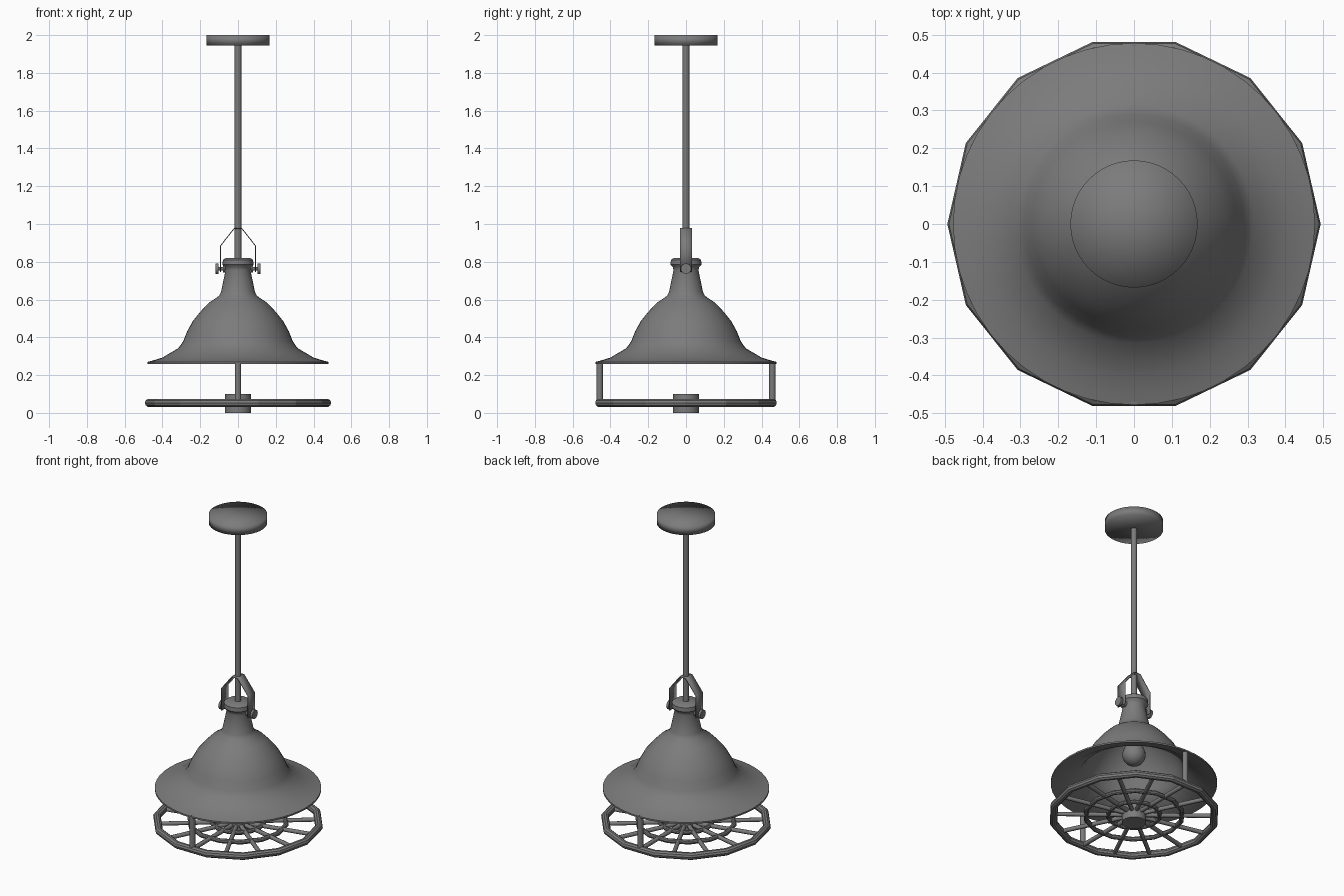
import bpy, bmesh, math
from mathutils import Vector

cube = bpy.data.objects.get("Cube")
if cube:
    bpy.data.objects.remove(cube, do_unlink=True)

metal = bpy.data.materials.new("dark grey metal")
metal.use_nodes = True
GREY = (0.2, 0.2, 0.2, 1)
metal.diffuse_color = GREY
metal.node_tree.nodes["Principled BSDF"].inputs["Base Color"].default_value = GREY

SIDES = 14          # sides of the guard cage
CAGE_Z = 0.053


def finish(obj, name, angle=35):
    obj.name = name
    obj.data.materials.clear()
    obj.data.materials.append(metal)
    bpy.ops.object.select_all(action="DESELECT")
    obj.select_set(True)
    bpy.context.view_layer.objects.active = obj
    bpy.ops.object.shade_smooth_by_angle(angle=math.radians(angle))
    return obj


def rod(name, a, b, radius, sides=16, angle=35):
    a, b = Vector(a), Vector(b)
    bpy.ops.mesh.primitive_cylinder_add(
        vertices=sides, radius=radius, depth=(b - a).length,
        end_fill_type="TRIFAN", location=(a + b) / 2,
        rotation=(b - a).to_track_quat("Z", "Y").to_euler())
    return finish(bpy.context.object, name, angle)


def mesh_object(name, bm):
    bmesh.ops.recalc_face_normals(bm, faces=bm.faces)
    mesh = bpy.data.meshes.new(name)
    bm.to_mesh(mesh)
    bm.free()
    obj = bpy.data.objects.new(name, mesh)
    bpy.context.collection.objects.link(obj)
    return finish(obj, name)


def lathe(name, profile, sides=48):
    bm = bmesh.new()
    verts = [bm.verts.new((r, 0, z)) for r, z in profile]
    edges = [bm.edges.new(pair) for pair in zip(verts, verts[1:])]
    bmesh.ops.spin(bm, geom=verts + edges, axis=(0, 0, 1), cent=(0, 0, 0),
                   angle=math.tau, steps=sides, use_merge=True)
    bmesh.ops.remove_doubles(bm, verts=bm.verts, dist=0.0001)
    return mesh_object(name, bm)


def ring(name, radius, tube):
    bpy.ops.mesh.primitive_torus_add(
        major_segments=SIDES, minor_segments=10, major_radius=radius,
        minor_radius=tube, location=(0, 0, CAGE_Z))
    finish(bpy.context.object, name, 20)


# Ceiling mount and hanging stem
rod("ceiling_canopy", (0, 0, 1.945), (0, 0, 2), 0.168, 48, 180)
rod("stem", (0, 0, 0.8), (0, 0, 1.95), 0.018)

# Bell shade: outer curve from the cap down to the rim, then back up inside
outer = [(0, 0.82), (0.065, 0.82), (0.08, 0.81), (0.082, 0.785), (0.07, 0.772),
         (0.066, 0.755), (0.09, 0.64), (0.1, 0.62), (0.155, 0.582), (0.2, 0.535),
         (0.24, 0.485), (0.27, 0.43), (0.29, 0.38), (0.315, 0.343),
         (0.4, 0.293), (0.455, 0.276), (0.478, 0.27), (0.478, 0.26)]
inner = [(r - 0.008, z - 0.008) for r, z in reversed(outer[5:-2])]
lathe("bell_shade", outer + inner + [(0, 0.74)])

# Bulb with its socket
lathe("bulb", [(0.03, 0.57), (0.034, 0.53), (0.055, 0.495)] +
      [(0.067 * math.cos(t), 0.45 + 0.067 * math.sin(t))
       for t in [math.radians(25 - 11.5 * i) for i in range(11)]], 24)
rod("bulb_socket", (0, 0, 0.56), (0, 0, 0.75), 0.034)

# Strap yoke over the cap
path = [(-0.092, 0.745), (-0.092, 0.885), (-0.02, 0.977),
        (0.02, 0.977), (0.092, 0.885), (0.092, 0.745)]
bm = bmesh.new()
rows = [[bm.verts.new((x, y, z)) for y in (-0.033, 0.033)] for x, z in path]
for p, q in zip(rows, rows[1:]):
    bm.faces.new((p[0], p[1], q[1], q[0]))
yoke = mesh_object("yoke", bm)
solid = yoke.modifiers.new("thickness", "SOLIDIFY")
solid.thickness = 0.005
solid.offset = 0

# Pivot bolts on both sides
for side, sx in (("left", 1), ("right", -1)):
    def at(x):
        return (sx * x, 0, 0.763)
    rod(side + "_bolt_shaft", at(0.05), at(0.11), 0.01, 12)
    rod(side + "_bolt_washer", at(0.068), at(0.08), 0.02, 16)
    rod(side + "_bolt_head", at(0.104), at(0.119), 0.028, 16)

# Guard cage: rings, hub, spokes to the middle of each ring side
ring("guard_outer_ring", 0.471, 0.022)
ring("guard_middle_ring", 0.28, 0.014)
ring("guard_inner_ring", 0.15, 0.013)
rod("guard_hub", (0, 0, 0), (0, 0, 0.1), 0.07, 24)
for i in range(SIDES):
    t = math.tau * (i + 0.5) / SIDES
    c, s = math.cos(t), math.sin(t)
    rod(f"guard_spoke_{i + 1}", (0.06 * c, 0.06 * s, CAGE_Z),
        (0.458 * c, 0.458 * s, CAGE_Z), 0.013, 8, 50)

# Posts joining the cage to the shade rim
for name, y in (("front_post", -0.457), ("back_post", 0.457)):
    rod(name, (0, y, CAGE_Z), (0, y, 0.272), 0.017, 12)
